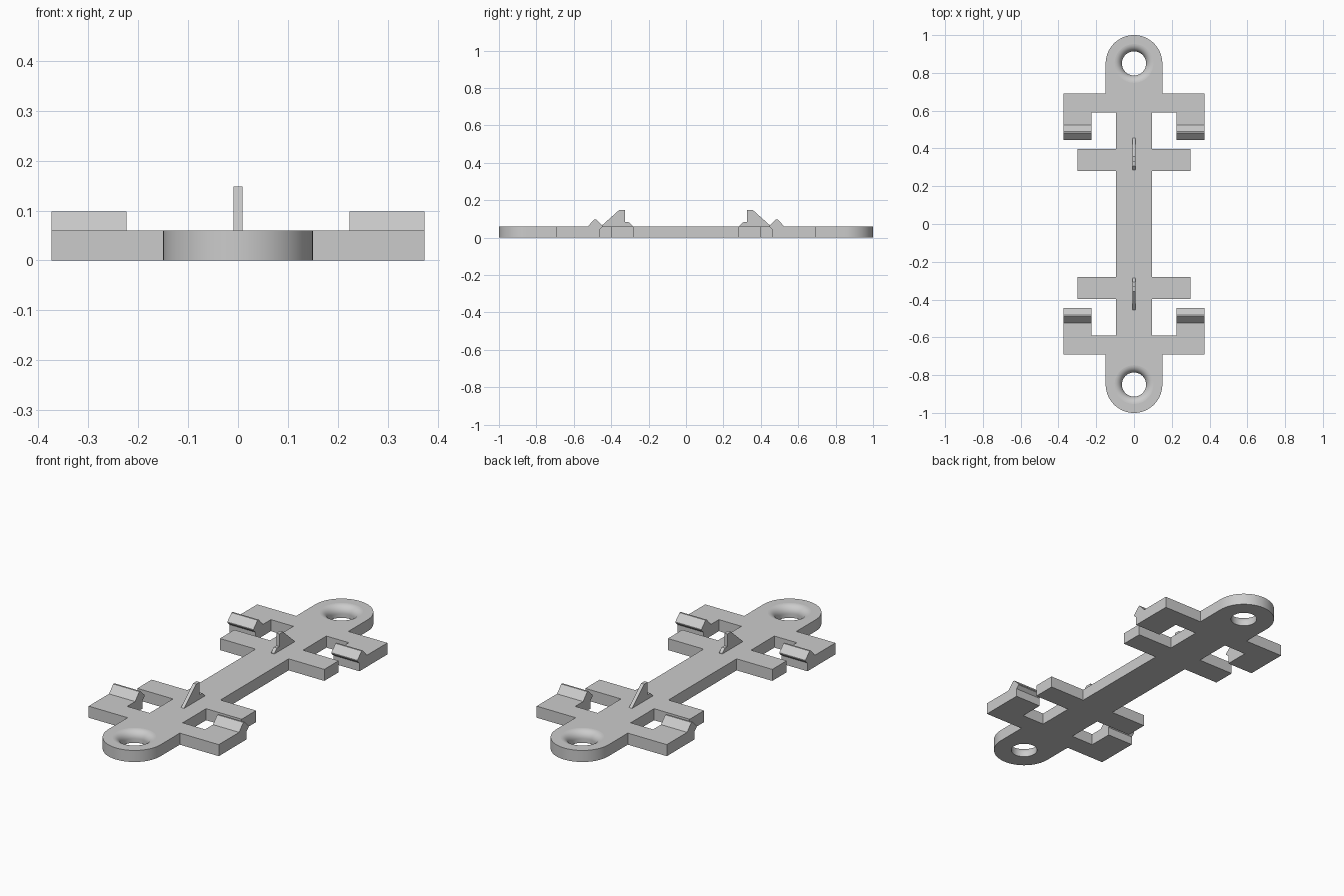
import bpy, bmesh, math
from mathutils import Vector

cube = bpy.data.objects.get("Cube")
if cube:
    bpy.data.objects.remove(cube, do_unlink=True)

THICK = 0.06      # plate thickness
TAB_R = 0.15      # radius of the rounded end tabs
TAB_Y = 0.85      # centre of the end tabs and holes
HOLE_R = 0.064
FILLET = 0.04     # rounded upper rim of the holes

grey = bpy.data.materials.new("plain grey")
grey.use_nodes = True
colour = (0.6, 0.6, 0.6, 1)
grey.diffuse_color = colour
grey.node_tree.nodes["Principled BSDF"].inputs["Base Color"].default_value = colour


def prism(name, points, direction):
    """Extrude a closed planar loop of points along a direction."""
    bm = bmesh.new()
    face = bm.faces.new([bm.verts.new(p) for p in points])
    extruded = bmesh.ops.extrude_face_region(bm, geom=[face])
    moved = [g for g in extruded["geom"] if isinstance(g, bmesh.types.BMVert)]
    bmesh.ops.translate(bm, verts=moved, vec=Vector(direction))
    bmesh.ops.recalc_face_normals(bm, faces=bm.faces)
    return finish(name, bm)


def finish(name, bm):
    mesh = bpy.data.meshes.new(name)
    bm.to_mesh(mesh)
    bm.free()
    mesh.materials.append(grey)
    obj = bpy.data.objects.new(name, mesh)
    bpy.context.collection.objects.link(obj)
    return obj


def hole_cutter(y):
    """Lathe a straight bore that flares into a rounded rim at the top."""
    profile = [(0, -0.02), (HOLE_R, -0.02)]
    for i in range(11):
        a = math.radians(88) * i / 10
        profile.append((HOLE_R + FILLET * (1 - math.cos(a)),
                        THICK - FILLET + FILLET * math.sin(a)))
    profile += [(HOLE_R + FILLET, THICK + 0.02), (0, THICK + 0.02)]
    bm = bmesh.new()
    verts = [bm.verts.new((r, y, z)) for r, z in profile]
    edges = [bm.edges.new(pair) for pair in zip(verts, verts[1:])]
    bmesh.ops.spin(bm, geom=verts + edges, cent=(0, y, 0), axis=(0, 0, 1),
                   angle=math.tau, steps=48)
    bmesh.ops.remove_doubles(bm, verts=bm.verts, dist=0.0001)
    bmesh.ops.recalc_face_normals(bm, faces=bm.faces)
    cutter = finish("hole_cutter", bm)
    cutter.hide_render = True
    return cutter


# Plate: one quarter of the outline, mirrored around both axes
quarter = [(0.095, 0.28), (0.30, 0.28), (0.30, 0.398), (0.095, 0.398),
           (0.095, 0.59), (0.224, 0.59), (0.224, 0.463), (0.374, 0.463),
           (0.374, 0.692), (TAB_R, 0.692)]
for i in range(17):
    a = math.pi / 2 * i / 16
    quarter.append((TAB_R * math.cos(a), TAB_Y + TAB_R * math.sin(a)))
quarter[-1] = (0, TAB_Y + TAB_R)
half = quarter + [(-x, y) for x, y in reversed(quarter[:-1])]
outline = half + [(-x, -y) for x, y in half]
plate = prism("base_plate", [(x, y, 0) for x, y in outline], (0, 0, THICK))

# Holes in the end tabs
for y in (-TAB_Y, TAB_Y):
    cutter = hole_cutter(y)
    mod = plate.modifiers.new("hole", 'BOOLEAN')
    mod.operation = 'DIFFERENCE'
    mod.solver = 'EXACT'
    mod.object = cutter
    bpy.context.view_layer.objects.active = plate
    bpy.ops.object.modifier_apply(modifier=mod.name)
    bpy.data.objects.remove(cutter, do_unlink=True)
bpy.ops.object.select_all(action='DESELECT')
plate.select_set(True)
bpy.ops.object.shade_smooth_by_angle(angle=math.radians(30))

# Side profiles (distance from the middle, height)
barb = [(0.525, THICK), (0.49, 0.098), (0.481, 0.098), (0.446, 0.063),
        (0.446, 0.058), (0.463, 0.043), (0.475, 0.043)]
fin = [(0.46, 0.055), (0.452, 0.063), (0.357, 0.148), (0.327, 0.148),
       (0.327, 0.083), (0.307, 0.083), (0.285, 0.063), (0.285, 0.055)]

for end, s in (("front", -1), ("back", 1)):
    # Latch barbs on the finger tips
    for side, x in (("left", 0.224), ("right", -0.374)):
        prism(f"{end}_{side}_barb", [(x, s * y, z) for y, z in barb], (0.15, 0, 0))
    # Upright fin on the spine
    prism(f"{end}_fin", [(-0.009, s * y, z) for y, z in fin], (0.018, 0, 0))
